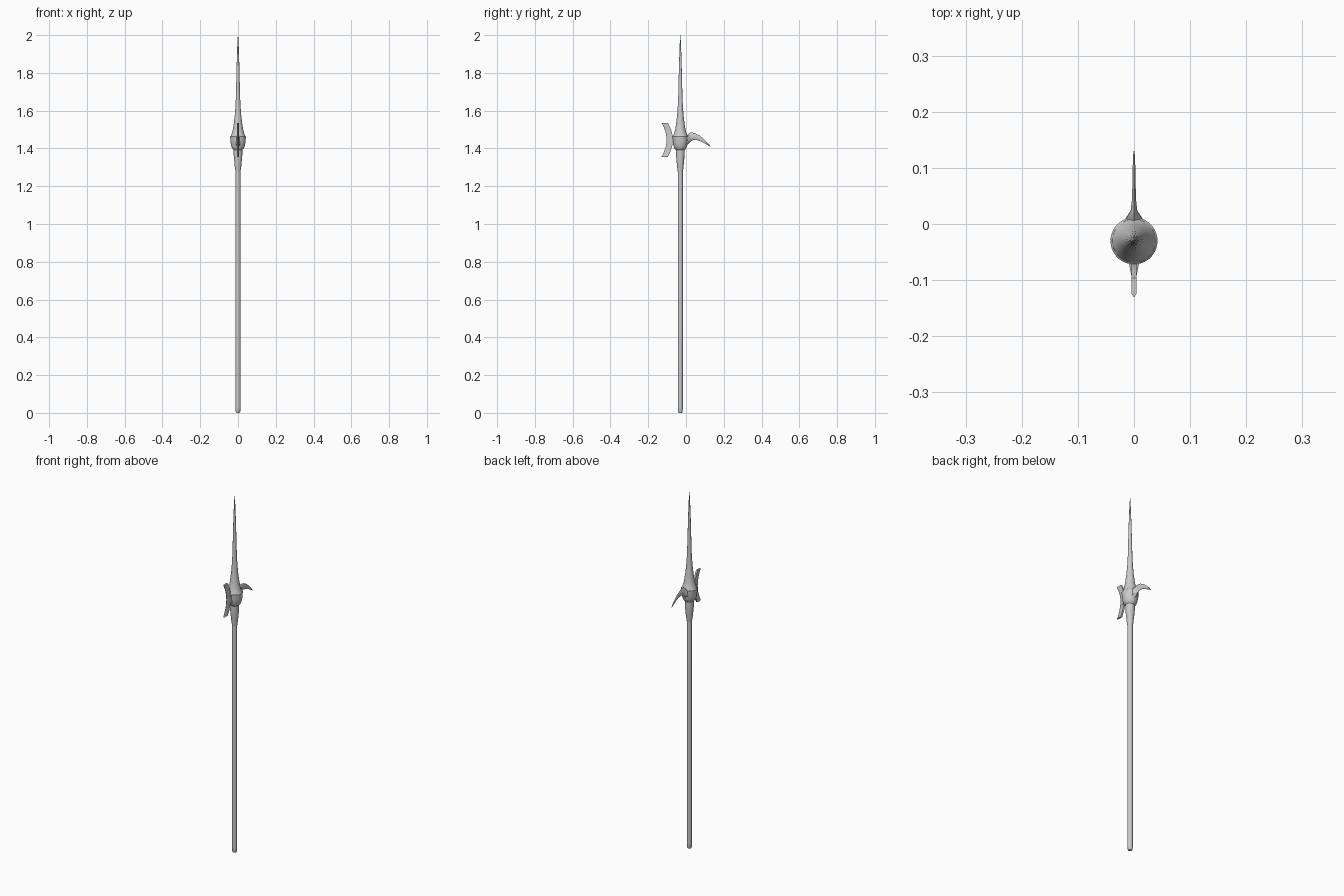
import bpy, bmesh, math
from mathutils import Vector

if "Cube" in bpy.data.objects:
    bpy.data.objects.remove(bpy.data.objects["Cube"])

AXIS_Y = -0.03


def finish(name, bm, angle=35):
    bmesh.ops.recalc_face_normals(bm, faces=bm.faces)
    me = bpy.data.meshes.new(name)
    bm.to_mesh(me)
    bm.free()
    ob = bpy.data.objects.new(name, me)
    bpy.context.collection.objects.link(ob)
    bpy.ops.object.select_all(action='DESELECT')
    ob.select_set(True)
    bpy.context.view_layer.objects.active = ob
    bpy.ops.object.shade_smooth_by_angle(angle=math.radians(angle))
    return ob


def skin(name, rings, angle=35):
    """Join equal-sized point rings into a capped solid."""
    bm = bmesh.new()
    loops = [[bm.verts.new(p) for p in r] for r in rings]
    n = len(loops[0])
    for a, b in zip(loops, loops[1:]):
        for i in range(n):
            j = (i + 1) % n
            bm.faces.new((a[i], a[j], b[j], b[i]))
    bm.faces.new(loops[0])
    bm.faces.new(loops[-1])
    return finish(name, bm, angle)


def turned(name, profile, sides, angle=35):
    """Solid of revolution about the shaft axis from (radius, z) pairs."""
    rings = []
    for r, z in profile:
        rings.append([(r * math.cos(t), AXIS_Y + r * math.sin(t), z)
                      for t in (2 * math.pi * (i + 0.5) / sides for i in range(sides))])
    return skin(name, rings, angle)


# Wooden shaft with softened butt
turned("shaft", [(0.009, 0), (0.013, 0.008), (0.0135, 0.03), (0.0135, 1.30)], 12)

# Flared socket under the head
turned("socket", [(0.0135, 1.275), (0.017, 1.30), (0.021, 1.34),
                  (0.0235, 1.37), (0.0235, 1.41)], 16)

# Bowl-shaped hub
turned("hub", [(0.022, 1.39), (0.030, 1.398), (0.036, 1.412), (0.040, 1.435),
               (0.042, 1.463), (0.039, 1.466)], 32)

# Long thrusting spike
turned("spike", [(0.040, 1.464), (0.034, 1.478), (0.028, 1.50), (0.023, 1.53),
                 (0.018, 1.57), (0.014, 1.62), (0.0115, 1.67), (0.0095, 1.75),
                 (0.007, 1.85), (0.004, 1.94), (0.0008, 2.0)], 16)

# Concave axe blade, bevelled to its edge
rings = []
for i in range(13):
    t = -1 + i / 6
    z = 1.446 + 0.09 * t
    back = -0.07 - 0.026 * t * t
    edge = -0.103 - 0.027 * t * t
    rings.append([(-0.0045, back, z), (0.0045, back, z), (0.0045, edge + 0.006, z),
                  (0.0008, edge, z), (-0.0008, edge, z), (-0.0045, edge + 0.006, z)])
skin("axe_blade", rings)

# Tapered neck joining blade to hub
neck = [(-0.055, 0.013, 0.028), (-0.07, 0.009, 0.022), (-0.095, 0.004, 0.018)]
skin("blade_neck", [[(-w, y, 1.44 - h), (w, y, 1.44 - h), (w, y, 1.44 + h), (-w, y, 1.44 + h)]
                    for y, w, h in neck])

# Down-curved beak: (top y, top z, bottom y, bottom z, half thickness)
beak = [(-0.006, 1.462, -0.002, 1.412, 0.022), (0.010, 1.474, 0.012, 1.424, 0.014),
        (0.022, 1.485, 0.024, 1.437, 0.006), (0.045, 1.482, 0.042, 1.445, 0.0035),
        (0.070, 1.470, 0.064, 1.443, 0.003), (0.095, 1.450, 0.088, 1.433, 0.0025),
        (0.115, 1.430, 0.110, 1.420, 0.002), (0.130, 1.411, 0.128, 1.410, 0.001)]
rings = []
for ty, tz, by, bz, w in beak:
    top, bot = Vector((0, ty, tz)), Vector((0, by, bz))
    side = Vector((w, 0, 0))
    a, b = top.lerp(bot, 0.2), top.lerp(bot, 0.8)
    rings.append([top, a + side, b + side, bot, b - side, a - side])
skin("beak", rings)
